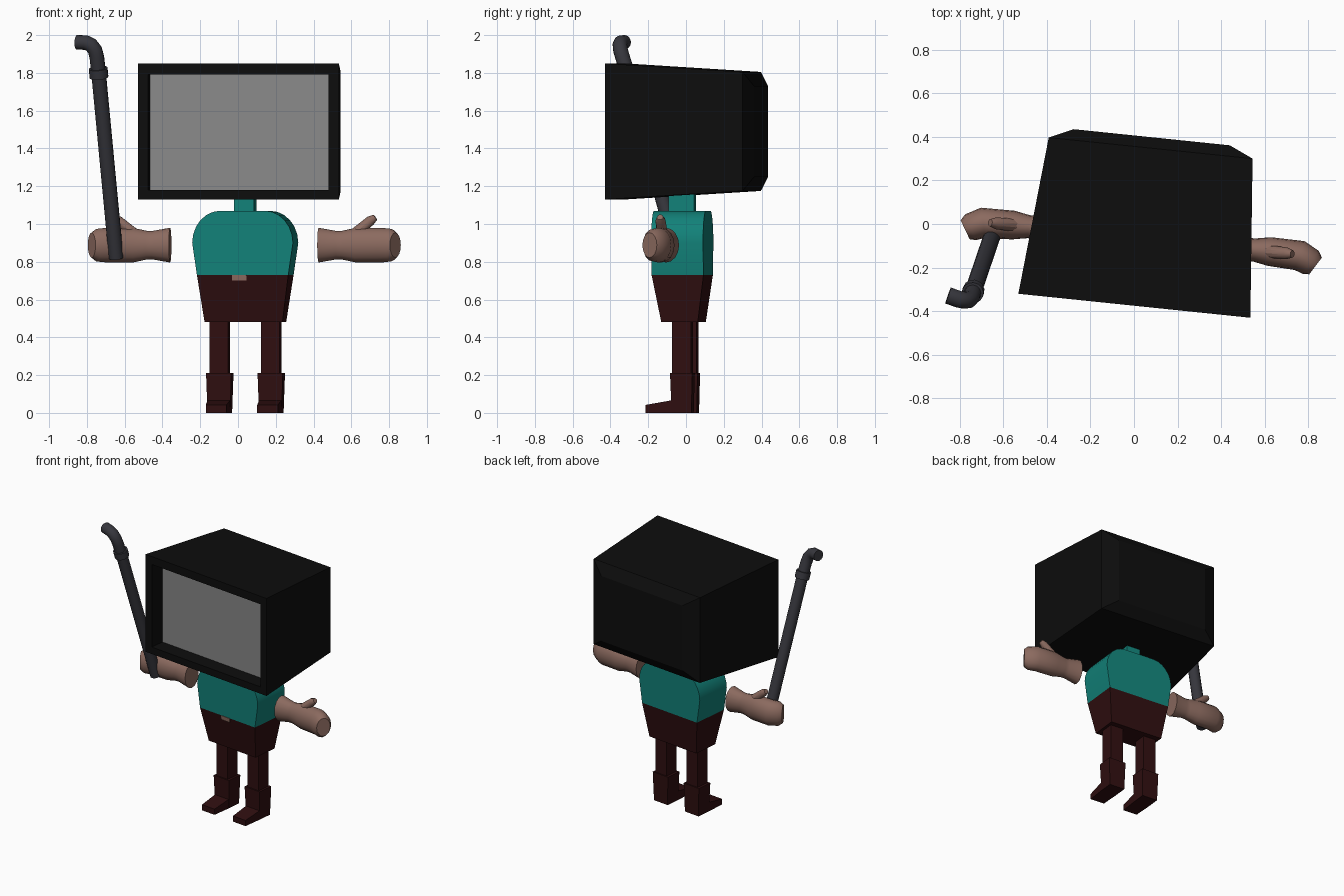
import bpy, bmesh, math
from mathutils import Vector, Matrix

if "Cube" in bpy.data.objects:
    bpy.data.objects.remove(bpy.data.objects["Cube"])

# the whole figure is turned slightly about z
TURN = Matrix.Translation((0.04, -0.004, 0)) @ Matrix.Rotation(math.radians(-5.9), 4, 'Z')


def material(name, r, g, b):
    m = bpy.data.materials.new(name)
    m.diffuse_color = (r, g, b, 1)
    m.use_nodes = True
    m.node_tree.nodes["Principled BSDF"].inputs["Base Color"].default_value = m.diffuse_color
    return m


BLACK = material("casing black", 0.004, 0.004, 0.004)
GREY = material("screen grey", 0.25, 0.25, 0.25)
TEAL = material("shirt teal", 0.006, 0.22, 0.19)
MAROON = material("trouser maroon", 0.028, 0.0045, 0.005)
SKIN = material("skin brown", 0.26, 0.145, 0.115)
STEEL = material("pipe grey", 0.038, 0.038, 0.047)


def loft(name, rings, mats, matrix=TURN, first_cap=0, smooth=False):
    """Skin a row of equal-sized point rings and cap both ends."""
    bm = bmesh.new()
    loops = [[bm.verts.new(p) for p in ring] for ring in rings]
    n = len(loops[0])
    for a, b in zip(loops, loops[1:]):
        for i in range(n):
            bm.faces.new((a[i], a[(i + 1) % n], b[(i + 1) % n], b[i]))
    bm.faces.new(loops[0]).material_index = first_cap
    bm.faces.new(loops[-1])
    bmesh.ops.recalc_face_normals(bm, faces=bm.faces)
    me = bpy.data.meshes.new(name)
    bm.to_mesh(me)
    bm.free()
    for m in mats:
        me.materials.append(m)
    ob = bpy.data.objects.new(name, me)
    bpy.context.collection.objects.link(ob)
    ob.matrix_world = matrix
    if smooth:
        bpy.ops.object.select_all(action='DESELECT')
        ob.select_set(True)
        bpy.context.view_layer.objects.active = ob
        bpy.ops.object.shade_smooth_by_angle(angle=math.radians(35))
    return ob


CORNERS = ((-1, -1), (1, -1), (1, 1), (-1, 1))


def flat_rect(z, hx, y0, y1, cx=0):
    """Horizontal rectangle at height z."""
    return [(cx + sx * hx, y0 if sy < 0 else y1, z) for sx, sy in CORNERS]


def upright_rect(y, hx, hz, cz=1.49):
    """Rectangle facing the front at depth y."""
    return [(sx * hx, y, cz + sz * hz) for sx, sz in CORNERS]


def ovals(path, n=16):
    """Ellipse rings (centre, side radius, up radius) along a path."""
    pts = [Vector(p[0]) for p in path]
    out = []
    for i, (c, rs, ru) in enumerate(path):
        t = Vector()
        if i > 0:
            t += (pts[i] - pts[i - 1]).normalized()
        if i < len(pts) - 1:
            t += (pts[i + 1] - pts[i]).normalized()
        t.normalize()
        ref = Vector((0, 0, 1)) if abs(t.z) < 0.7 else Vector((0, 1, 0))
        if n == 14:                      # constant reference for the bent pipe
            ref = Vector((0, 1, 0))
        side = t.cross(ref).normalized()
        up = side.cross(t)
        out.append([pts[i] + side * rs * math.cos(k * math.tau / n)
                    + up * ru * math.sin(k * math.tau / n) for k in range(n)])
    return out


# television head: recessed screen, bezel, tapered casing, chamfered rear
loft("television_head", [
    upright_rect(-0.265, 0.48, 0.305, 1.486),
    upright_rect(-0.373, 0.48, 0.305, 1.486),
    upright_rect(-0.373, 0.535, 0.36),
    upright_rect(0.354, 0.47, 0.315),
    upright_rect(0.404, 0.36, 0.24),
], [BLACK, GREY], first_cap=1)

# neck and round-shouldered shirt
loft("neck", [flat_rect(z, 0.053, -0.083, 0.053) for z in (1.05, 1.22)], [TEAL])
shoulders = [(0.73, 0.243), (0.9, 0.268)]
for k in range(1, 7):
    a = math.radians(15 * k)
    shoulders.append((0.9 + 0.17 * math.sin(a), 0.118 + 0.15 * math.cos(a)))
loft("shirt", [flat_rect(z, h, -0.154, 0.122) for z, h in shoulders], [TEAL], smooth=True)

# trousers, with a strip of bare belly at the waist
loft("trousers", [flat_rect(0.48, 0.207, -0.106, 0.088),
                  flat_rect(0.73, 0.243, -0.154, 0.122)], [MAROON])
loft("belly_strip", [flat_rect(0.70, 0.038, -0.156, -0.147, -0.018),
                     flat_rect(0.73, 0.038, -0.158, -0.149, -0.018)], [SKIN])

# profile of one hand from cuff to knuckles: (x, y, side radius, up radius)
HAND = [(0.395, -0.062, 0.070, 0.092), (0.49, -0.062, 0.053, 0.075),
        (0.52, -0.062, 0.053, 0.076), (0.59, -0.062, 0.066, 0.091),
        (0.73, -0.066, 0.070, 0.092), (0.785, -0.092, 0.064, 0.086),
        (0.808, -0.106, 0.048, 0.066)]

for side, s in (("left", -1), ("right", 1)):
    # leg, boot shaft and foot
    cx = s * 0.137
    loft(side + "_leg", [flat_rect(z, 0.05, -0.051, 0.05, cx) for z in (0.18, 0.5)], [MAROON])
    loft(side + "_boot", [flat_rect(0, 0.06, -0.052, 0.053, cx),
                          flat_rect(0.21, 0.067, -0.06, 0.058, cx)], [MAROON])
    foot = [[(cx + sx * hx, y, 0 if sz < 0 else h) for sx, sz in CORNERS]
            for y, hx, h in ((-0.192, 0.055, 0.042), (-0.05, 0.06, 0.067))]
    loft(side + "_foot", foot, [MAROON])
    # floating hand and thumb
    loft(side + "_hand", ovals([((s * x, y, 0.888), a, b) for x, y, a, b in HAND]),
         [SKIN], smooth=True)
    loft(side + "_thumb", ovals([((s * 0.57, -0.062, 0.935), 0.03, 0.03),
                                 ((s * 0.672, -0.062, 1.018), 0.027, 0.027),
                                 ((s * 0.697, -0.062, 1.036), 0.017, 0.017)], 10),
         [SKIN], smooth=True)

# held pipe with an elbow, and the collar below the bend
PIPE = [(-0.645, -0.037, 0.82), (-0.738, -0.31, 1.80), (-0.747, -0.335, 1.88),
        (-0.757, -0.347, 1.92), (-0.778, -0.35, 1.948), (-0.805, -0.345, 1.96),
        (-0.853, -0.328, 1.962)]


def tube(name, points, radius):
    curve = bpy.data.curves.new(name, 'CURVE')
    curve.dimensions = '3D'
    curve.bevel_depth = radius
    curve.bevel_resolution = 5
    curve.use_fill_caps = True
    sp = curve.splines.new('POLY')
    sp.points.add(len(points) - 1)
    for p, co in zip(sp.points, points):
        p.co = (*co, 1)
    curve.materials.append(STEEL)
    bpy.context.collection.objects.link(bpy.data.objects.new(name, curve))


tube("pipe", PIPE, 0.039)
low, high = Vector(PIPE[0]), Vector(PIPE[1])
axis = (high - low).normalized()
tube("pipe_collar", [high - axis * 0.025, high + axis * 0.025], 0.05)
